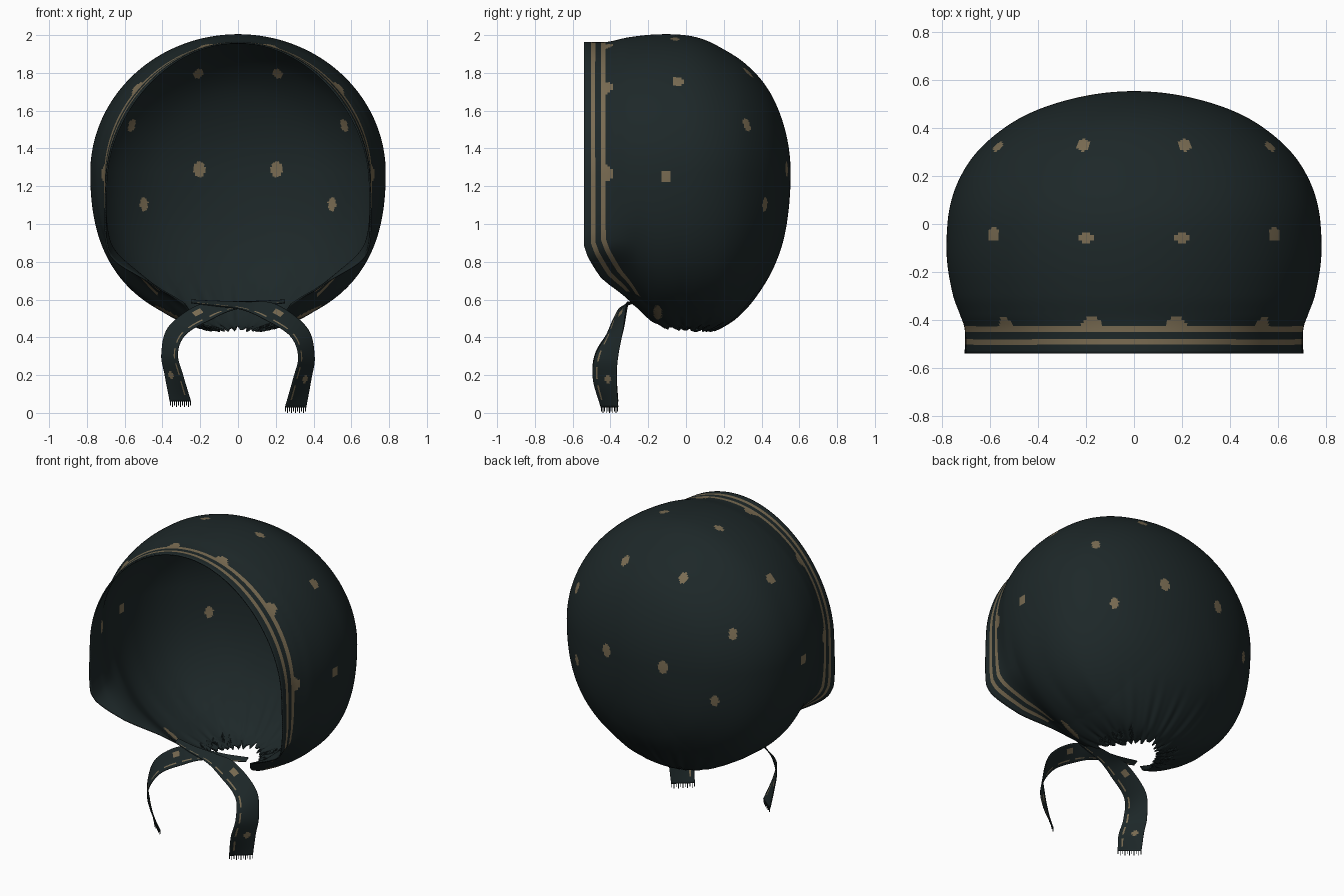
import bpy, math
from mathutils import Vector
from mathutils.kdtree import KDTree

if "Cube" in bpy.data.objects:
    bpy.data.objects.remove(bpy.data.objects["Cube"])


def material(name, rgb):
    m = bpy.data.materials.new(name)
    m.diffuse_color = (*rgb, 1)
    m.use_nodes = True
    m.node_tree.nodes["Principled BSDF"].inputs["Base Color"].default_value = m.diffuse_color
    return m


DARK = material("dark teal cloth", (0.0123, 0.0205, 0.0215))
TAN = material("tan print", (0.19, 0.147, 0.084))
PLAIN, DOT, STRIPE = 0, 1, 2


def smooth(xs, vs, x):
    """Cubic interpolation through key values; xs ascending."""
    x = min(max(x, xs[0]), xs[-1])
    n = len(xs)
    i = next(k for k in range(n - 1) if x <= xs[k + 1])

    def slope(k):
        a, b = max(k - 1, 0), min(k + 1, n - 1)
        return (vs[b] - vs[a]) / (xs[b] - xs[a])
    h = xs[i + 1] - xs[i]
    t = (x - xs[i]) / h
    return ((2*t**3 - 3*t*t + 1) * vs[i] + (t**3 - 2*t*t + t) * h * slope(i)
            + (3*t*t - 2*t**3) * vs[i + 1] + (t**3 - t*t) * h * slope(i + 1))


def clamp(v):
    return min(max(v, 0), 1)


def make(name, verts, faces, thickness, painted):
    me = bpy.data.meshes.new(name)
    me.from_pydata(verts, [], faces)
    # outer plain, dot, stripe; then the same for the inner side, where stripes are plain
    for m in (DARK, TAN, TAN, DARK, TAN, DARK):
        me.materials.append(m)
    for i, slot in painted.items():
        me.polygons[i].material_index = slot
    ob = bpy.data.objects.new(name, me)
    bpy.context.collection.objects.link(ob)
    bpy.context.view_layer.objects.active = ob
    ob.select_set(True)
    bpy.ops.object.shade_smooth_by_angle(angle=math.radians(50))
    ob.select_set(False)
    s = ob.modifiers.new("cloth thickness", 'SOLIDIFY')
    s.thickness = thickness
    s.offset = 0
    s.material_offset = 3
    return ob


# ---- hood: sections along y, given as half width, height above and depth below the centre
ZC, BACK = 1.27, 0.55
KEY_Y = [.55, .52, .46, .40, .30, .20, .10, 0, -.15, -.30, -.42, -.54]
KEY_T = [math.sqrt(BACK - y) for y in KEY_Y]
WIDE = [0, .25, .43, .535, .65, .718, .757, .774, .776, .75, .71, .715]
UP = [0, .23, .39, .485, .585, .65, .70, .725, .73, .715, .69, .69]
DOWN = [0, .32, .50, .605, .73, .81, .835, .84, .83, .735, .765, .85]
# where each meridian ends, by its angle below horizontal: face opening, then neck hole
END_A = [0, 27, 32, 45, 54.5, 69, 73, 77, 83, 90]
END_Y = [-.54, -.54, -.52, -.45, -.38, -.28, -.21, -.06, .10, .18]
HEM = [.14, .127, .115, .103, .09, .075, .06, .048, .037, .025, .012, 0]
N, RINGS = 436, 130


def hood_point(psi, y):
    t = math.sqrt(max(BACK - y, 0))
    w = smooth(KEY_T, WIDE, t)
    c, s = math.cos(psi), math.sin(psi)
    # the hem draws in around the upper face opening
    draw = .03 + .1 * c if c > 0 else .03 * clamp(1 + c / .4)
    w *= 1 - draw * clamp((-.39 - y) / .15)
    if c >= 0:
        return Vector((w * s, y, ZC + smooth(KEY_T, UP, t) * c))
    a = abs(math.degrees(math.asin(c)))
    # squarer lower corners, most of all at the face opening
    front = clamp((-.25 - y) / .2)
    power = .5 + .45 * min(1, a / 60)
    corner = smooth([0, 29, 44, 60, 90], [.25, .3, .92, 1, 1], a)
    power += (corner - power) * front
    x = w * math.copysign(abs(s) ** power, s)
    p = Vector((x, y, ZC + smooth(KEY_T, DOWN, t) * c))
    # gathers towards the neck
    fall = clamp((.78 - p.z) / .33) ** 2 * clamp((y + .32) / .1)
    phi = math.atan2(p.x, p.y)
    wave = .014 * fall * (math.cos(26 * phi) + .5 * math.cos(41 * phi + 1))
    r = max(math.hypot(p.x, p.y), .01)
    p.x *= 1 + wave / r
    p.y *= 1 + wave / r
    p.z += wave * .6
    return p


verts, info = [Vector((0, BACK, ZC))], []
rows = RINGS + len(HEM) - 1
for j in range(N):
    v = -math.pi + 2 * math.pi * j / N
    psi = v + .5 * math.sin(v)
    a = math.degrees(math.asin(max(-math.cos(psi), 0)))
    # straight interpolation keeps the hem corners crisp
    k = next(i for i in range(len(END_A) - 1) if a <= END_A[i + 1] + 1e-6)
    f = (a - END_A[k]) / (END_A[k + 1] - END_A[k])
    end = END_Y[k] + (END_Y[k + 1] - END_Y[k]) * f
    reach = BACK - end - HEM[0]
    ys = [BACK - reach * (i / RINGS) ** 2 for i in range(1, RINGS + 1)]
    ys += [end + d for d in HEM[1:]]
    verts += [hood_point(psi, y) for y in ys]
    info.append(a)

faces, painted = [], {}
for j in range(N):
    b0, b1 = 1 + j * rows, 1 + (j + 1) % N * rows
    faces.append((0, b0, b1))
    for i in range(rows - 1):
        # two hem stripes following the face opening
        if info[j] < 58 and i - (RINGS - 1) in (2, 3, 6, 7):
            painted[len(faces)] = STRIPE
        faces.append((b0 + i, b0 + i + 1, b1 + i + 1, b1 + i))

# polka dots, mirrored left and right and snapped to the cloth
DOTS = [(.205, .52, 1.29), (.49, .39, 1.11), (.56, .31, 1.52), (.21, .33, 1.80),
        (.59, -.05, 1.75), (.205, -.055, 2.0), (.78, -.10, 1.25),
        (.53, -.43, 1.72), (.18, -.43, 1.94), (.71, -.43, 1.27),
        (.36, -.14, .56)]
vert_tree, face_tree = KDTree(len(verts)), KDTree(len(faces))
for i, p in enumerate(verts):
    vert_tree.insert(p, i)
for i, f in enumerate(faces):
    face_tree.insert(sum((verts[k] for k in f), Vector()) / len(f), i)
vert_tree.balance()
face_tree.balance()
for x, y, z in DOTS:
    # dots on the back are taller, the one in the gathers is a streak
    radii = (.03, .03, .03)
    if z < .6:
        radii = (.08, .022, .08)
    elif y < -.4:
        radii = (.042, .042, .046)
    elif y > .3:
        radii = (.025, .027, .038) if x > .45 else (.031, .031, .042)
    for side in (1, -1):
        centre = vert_tree.find((x * side, y, z))[0]
        for co, i, dist in face_tree.find_range(centre, .09):
            d = co - centre
            inside = sum((d[k] / radii[k]) ** 2 for k in range(3)) < 1
            if inside and (y > -.4 or co.y > -.43):
                painted[i] = DOT
make("bonnet_hood", verts, faces, .008, painted)

# ---- ties: ribbons crossing under the chin, as centre line and half width vector
LINE = [(-.25, -.27, .59), (-.12, -.30, .58), (.03, -.32, .567), (.17, -.345, .535),
        (.32, -.375, .43), (.362, -.42, .30), (.34, -.43, .18), (.305, -.405, .03)]
HALF = [(0, .015, .008), (.01, .02, .012), (.01, .03, .02), (.03, .035, .04),
        (.045, .045, .02), (.042, .06, 0), (.047, .062, 0), (.055, .045, 0)]
STEPS, ACROSS = 84, 14


def tie(name, side, gap, lift):
    keys = list(range(len(LINE)))

    def at(u, v):
        c = Vector([smooth(keys, [p[k] for p in LINE], u) for k in range(3)])
        h = Vector([smooth(keys, [p[k] for p in HALF], u) for k in range(3)])
        p = c + h * v
        p.y += gap * max(0, 1 - u / 5)
        p.z += lift * max(0, (u - 3) / 4)
        p.x *= side
        return p
    vs = [at(7 * i / STEPS, 2 * j / ACROSS - 1)
          for i in range(STEPS + 1) for j in range(ACROSS + 1)]
    fs, paint = [], {}
    for i in range(STEPS):
        for j in range(ACROSS):
            u, v = 7 * (i + .5) / STEPS, 2 * (j + .5) / ACROSS - 1
            dot = any(((u - c) / .16) ** 2 + ((v - o) / .3) ** 2 < 1
                      for c, o in ((3.2, .3), (6.0, .3)))
            if dot or (j == 2 and i % 9 > 2):
                paint[len(fs)] = DOT
            k = i * (ACROSS + 1) + j
            fs.append((k, k + 1, k + ACROSS + 2, k + ACROSS + 1))
    make(name, vs, fs, .005, paint)
    # fringe of short threads on the cut end
    tv, tf = [], []
    for j in range(11):
        v = -.96 + .192 * j
        drop = Vector((0, 0, .022 + .008 * (j % 2)))
        a, b = at(7, v - .03), at(7, v + .03)
        n = len(tv)
        tv += [a, b, b - drop, a - drop]
        tf.append((n, n + 1, n + 2, n + 3))
    make(name + "_fringe", tv, tf, .003, {})


tie("right_tie", 1, -.012, 0)
tie("left_tie", -1, .008, .03)
